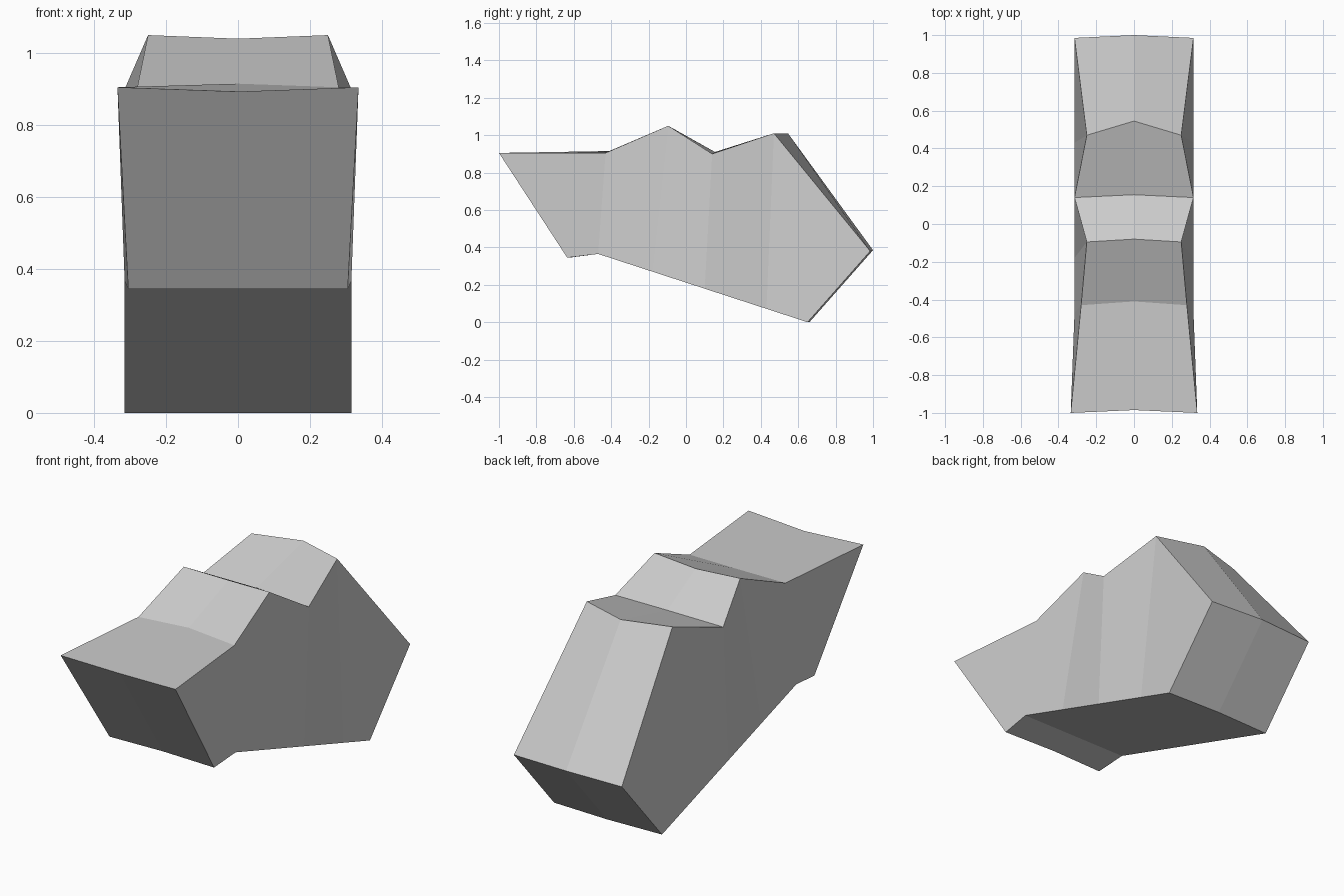
import bpy
import bmesh

cube = bpy.data.objects.get("Cube")
if cube:
    bpy.data.objects.remove(cube, do_unlink=True)

# One plain grey for the whole block
grey = bpy.data.materials.new("plain_grey")
grey.use_nodes = True
colour = (0.6, 0.6, 0.6, 1)
grey.diffuse_color = colour
grey.node_tree.nodes["Principled BSDF"].inputs["Base Color"].default_value = colour

# Closed outline: half width, edge y, edge z, centre y, centre z
outline = [
    (0.335, -1.0, 0.905, -0.985, 0.893),   # front lip
    (0.28, -0.43, 0.905, -0.41, 0.915),    # front shelf
    (0.25, -0.095, 1.05, -0.08, 1.04),     # first ridge
    (0.315, 0.14, 0.90, 0.155, 0.91),      # valley
    (0.25, 0.47, 1.01, 0.545, 1.01),       # second ridge
    (0.315, 0.985, 0.38, 1.0, 0.385),      # back corner
    (0.315, 0.65, 0.0, 0.66, 0.0),         # lowest edge
]
# Sloping underside, evenly straight from the lowest edge to the front step
for y in (0.43, 0.10, -0.18, -0.47):
    z = 0.365 * (0.65 - y) / 1.12
    outline.append((0.315, y, z, y, z))
outline.append((0.305, -0.635, 0.345, -0.625, 0.345))  # front bottom edge

bm = bmesh.new()
rows = [[bm.verts.new(p) for p in ((-w, y, z), (0, cy, cz), (w, y, z))]
        for w, y, z, cy, cz in outline]
n = len(rows)

# Skin round the outline
for i in range(n):
    a, b = rows[i], rows[(i + 1) % n]
    for k in (0, 1):
        bm.faces.new((a[k], a[k + 1], b[k + 1], b[k]))

# Side walls, in strips from top edge to underside
for side in (0, 2):
    for i in range(5):
        strip = (i, i + 1, n - 2 - i, n - 1 - i)
        bm.faces.new([rows[j][side] for j in strip])

bmesh.ops.recalc_face_normals(bm, faces=bm.faces[:])
mesh = bpy.data.meshes.new("notched_block")
bm.to_mesh(mesh)
bm.free()
mesh.materials.append(grey)
block = bpy.data.objects.new("notched_block", mesh)
bpy.context.collection.objects.link(block)
